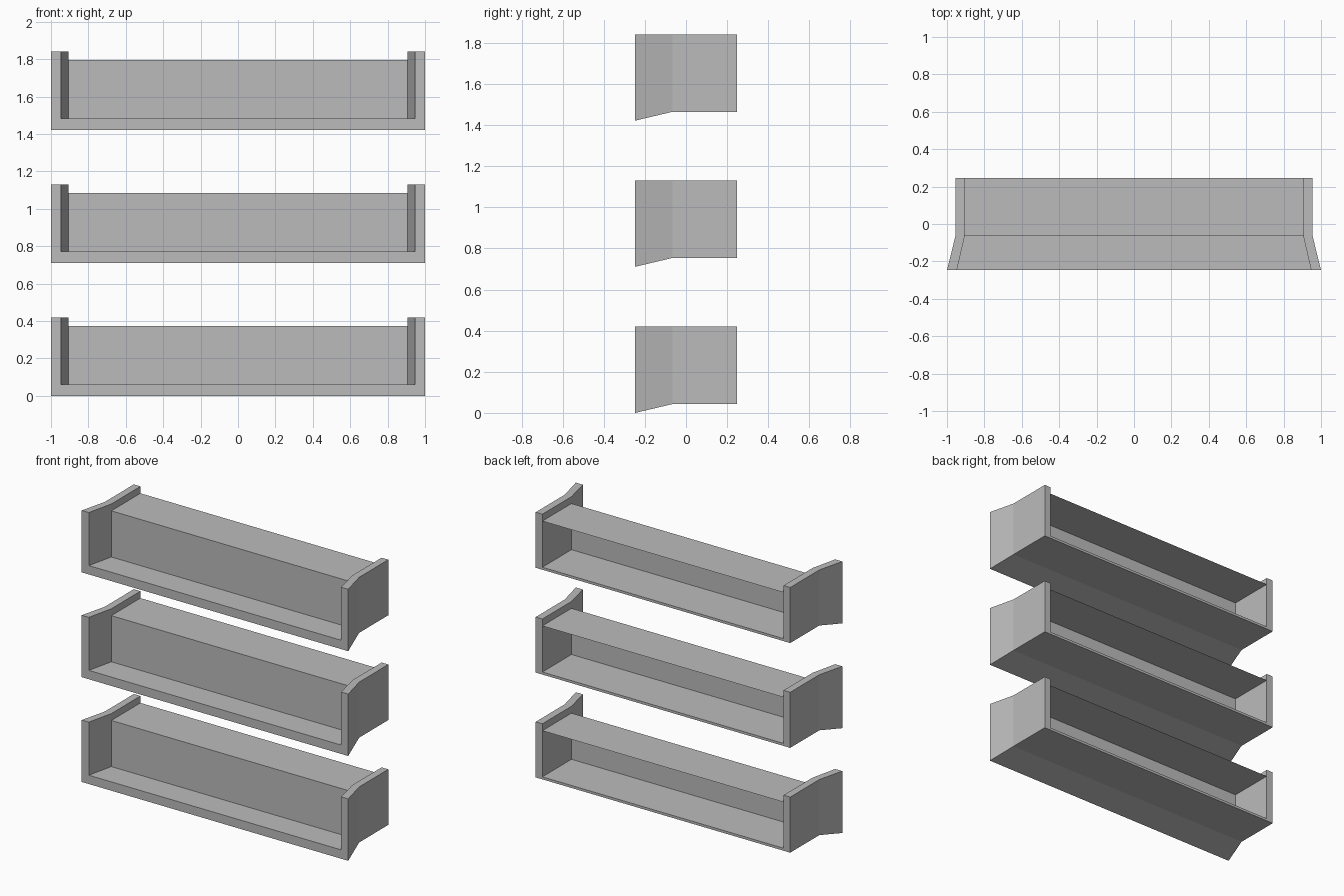
import bpy
import bmesh

cube = bpy.data.objects.get("Cube")
if cube:
    bpy.data.objects.remove(cube, do_unlink=True)

grey = bpy.data.materials.new("plain_grey")
grey.use_nodes = True
colour = (0.5, 0.5, 0.5, 1)
grey.diffuse_color = colour
grey.node_tree.nodes["Principled BSDF"].inputs["Base Color"].default_value = colour

FRONT, BEND, BACK = -0.247, -0.065, 0.247
SIDE_TOP, FLOOR, COVER_TOP = 0.42, 0.06, 0.373
INNER = 0.905
SPACING = 0.711


def loft(name, rings, z, closed):
    """Skin a row of matching cross-sections, capping the ends if closed."""
    bm = bmesh.new()
    rows = [[bm.verts.new(p) for p in ring] for ring in rings]
    count = len(rows[0])
    for a, b in zip(rows, rows[1:]):
        for i in range(count if closed else count - 1):
            j = (i + 1) % count
            bm.faces.new((a[i], a[j], b[j], b[i]))
    if closed:
        bm.faces.new(rows[0])
        bm.faces.new(rows[-1])
        bmesh.ops.recalc_face_normals(bm, faces=bm.faces)
    mesh = bpy.data.meshes.new(name)
    bm.to_mesh(mesh)
    bm.free()
    mesh.materials.append(grey)
    obj = bpy.data.objects.new(name, mesh)
    obj.location.z = z
    bpy.context.collection.objects.link(obj)
    return obj


def tray_section(y, outer, inner, bottom):
    """U-shaped section: two side walls joined by the floor."""
    half = [(outer, bottom), (outer, SIDE_TOP), (inner, SIDE_TOP), (inner, FLOOR)]
    left = [(x, y, z) for x, z in half]
    right = [(-x, y, z) for x, z in reversed(half)]
    return left + right


for level, label in enumerate(("lower", "middle", "upper")):
    z = level * SPACING
    # Floor and side walls, flared towards the front
    loft(label + "_tray", [
        tray_section(FRONT, 1.0, 0.947, 0),
        tray_section(BEND, 0.955, INNER, 0.043),
        tray_section(BACK, 0.955, INNER, 0.043),
    ], z, True)
    # Thin upright panel folded back into a top sheet
    fold = [(BEND, FLOOR), (BEND, COVER_TOP), (BACK, COVER_TOP)]
    loft(label + "_panel_and_cover",
         [[(x, y, h) for y, h in fold] for x in (INNER, -INNER)], z, False)
